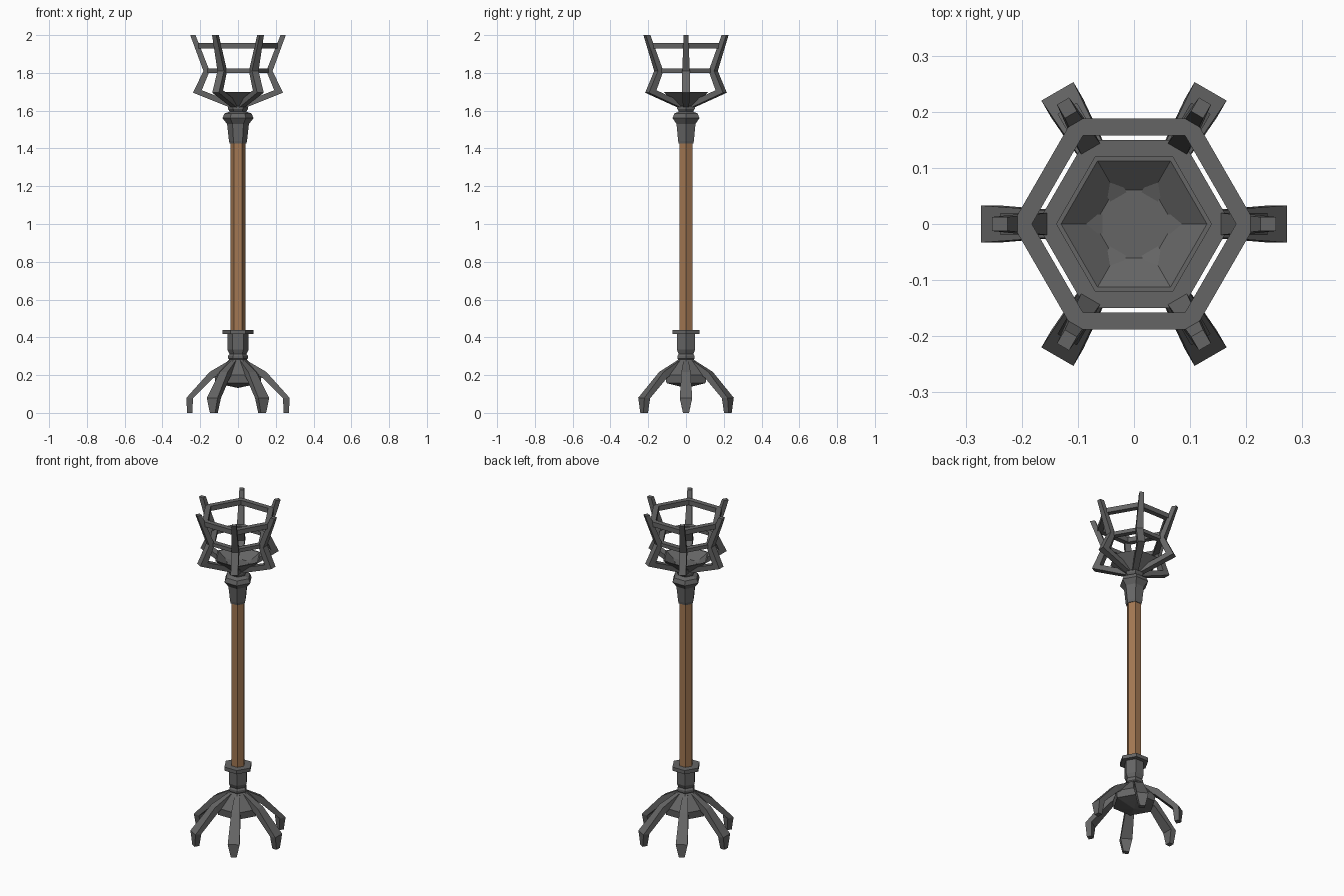
import bpy, bmesh, math

if "Cube" in bpy.data.objects:
    bpy.data.objects.remove(bpy.data.objects["Cube"])


def material(name, rgb):
    m = bpy.data.materials.new(name)
    m.diffuse_color = (*rgb, 1)
    m.use_nodes = True
    m.node_tree.nodes["Principled BSDF"].inputs["Base Color"].default_value = m.diffuse_color
    return m


IRON = material("dark iron", (0.13, 0.13, 0.13))
WOOD = material("brown wood", (0.36, 0.185, 0.085))


def finish(bm, name, mat):
    bmesh.ops.recalc_face_normals(bm, faces=bm.faces)
    me = bpy.data.meshes.new(name)
    bm.to_mesh(me)
    bm.free()
    me.materials.append(mat)
    ob = bpy.data.objects.new(name, me)
    bpy.context.collection.objects.link(ob)
    return ob


def hex_turn(name, profile, mat, closed=False):
    """Six-sided turning of (radius, z) points; closed makes a hoop."""
    bm = bmesh.new()
    rows = []
    for r, z in profile:
        if r == 0:
            rows.append([bm.verts.new((0, 0, z))] * 6)
        else:
            rows.append([bm.verts.new((r * math.cos(k * math.pi / 3),
                                       r * math.sin(k * math.pi / 3), z)) for k in range(6)])
    pairs = list(zip(rows, rows[1:]))
    if closed:
        pairs.append((rows[-1], rows[0]))
    for a, b in pairs:
        for k in range(6):
            j = (k + 1) % 6
            bm.faces.new(list(dict.fromkeys((a[k], a[j], b[j], b[k]))))
    if not closed:
        for row in (rows[0], rows[-1]):
            if row[0] is not row[1]:
                bm.faces.new(row)
    return finish(bm, name, mat)


def bent_bars(name, stations, mat):
    """Six bent bars; each station is outer (r, z), inner (r, z), half width."""
    for n in range(6):
        bm = bmesh.new()
        c, s = math.cos(n * math.pi / 3), math.sin(n * math.pi / 3)
        rows = []
        for (ro, zo), (ri, zi), w in stations:
            pts = ((ro, -w, zo), (ro, w, zo), (ri, w, zi), (ri, -w, zi))
            rows.append([bm.verts.new((x * c - y * s, x * s + y * c, z)) for x, y, z in pts])
        for a, b in zip(rows, rows[1:]):
            for k in range(4):
                j = (k + 1) % 4
                bm.faces.new((a[k], a[j], b[j], b[k]))
        bm.faces.new(rows[0])
        bm.faces.new(rows[-1])
        finish(bm, f"{name}_{n + 1}", mat)


# Wooden shaft
hex_turn("shaft", [(0.04, 0.40), (0.04, 1.45)], WOOD)

# Lower socket with flange and neck
hex_turn("lower_socket", [
    (0, 0.44), (0.082, 0.44), (0.082, 0.418), (0.056, 0.418), (0.056, 0.335),
    (0.045, 0.312), (0.052, 0.302), (0.052, 0.288), (0.04, 0.275), (0, 0.275)], IRON)

# Hub under the socket
hex_turn("base_hub", [(0, 0.285), (0.045, 0.285), (0.125, 0.20), (0.12, 0.158),
                      (0.07, 0.147), (0, 0.132)], IRON)

# Splayed feet
bent_bars("foot", [
    ((0.03, 0.287), (0.03, 0.245), 0.012),
    ((0.15, 0.217), (0.13, 0.185), 0.024),
    ((0.273, 0.08), (0.238, 0.078), 0.033),
    ((0.270, 0.0), (0.242, 0.0), 0.016)], IRON)

# Upper socket with flared collar and neck
hex_turn("upper_socket", [
    (0, 1.425), (0.044, 1.425), (0.048, 1.44), (0.058, 1.53), (0.082, 1.56),
    (0.072, 1.585), (0.043, 1.595), (0.054, 1.61), (0.054, 1.622), (0.04, 1.635), (0, 1.635)], IRON)

# Hollow fire bowl
hex_turn("fire_bowl", [(0, 1.625), (0.05, 1.625), (0.138, 1.70), (0.13, 1.70),
                       (0.07, 1.655), (0, 1.655)], IRON)

# Basket ribs
bent_bars("basket_rib", [
    ((0.03, 1.612), (0.03, 1.645), 0.016),
    ((0.238, 1.695), (0.192, 1.708), 0.02),
    ((0.183, 1.81), (0.15, 1.81), 0.02),
    ((0.253, 2.0), (0.225, 2.0), 0.0125)], IRON)

# Basket hoops
hex_turn("middle_hoop", [(0.173, 1.80), (0.173, 1.822), (0.138, 1.822), (0.138, 1.80)], IRON, True)
hex_turn("top_hoop", [(0.217, 1.928), (0.217, 1.957), (0.182, 1.957), (0.182, 1.928)], IRON, True)
